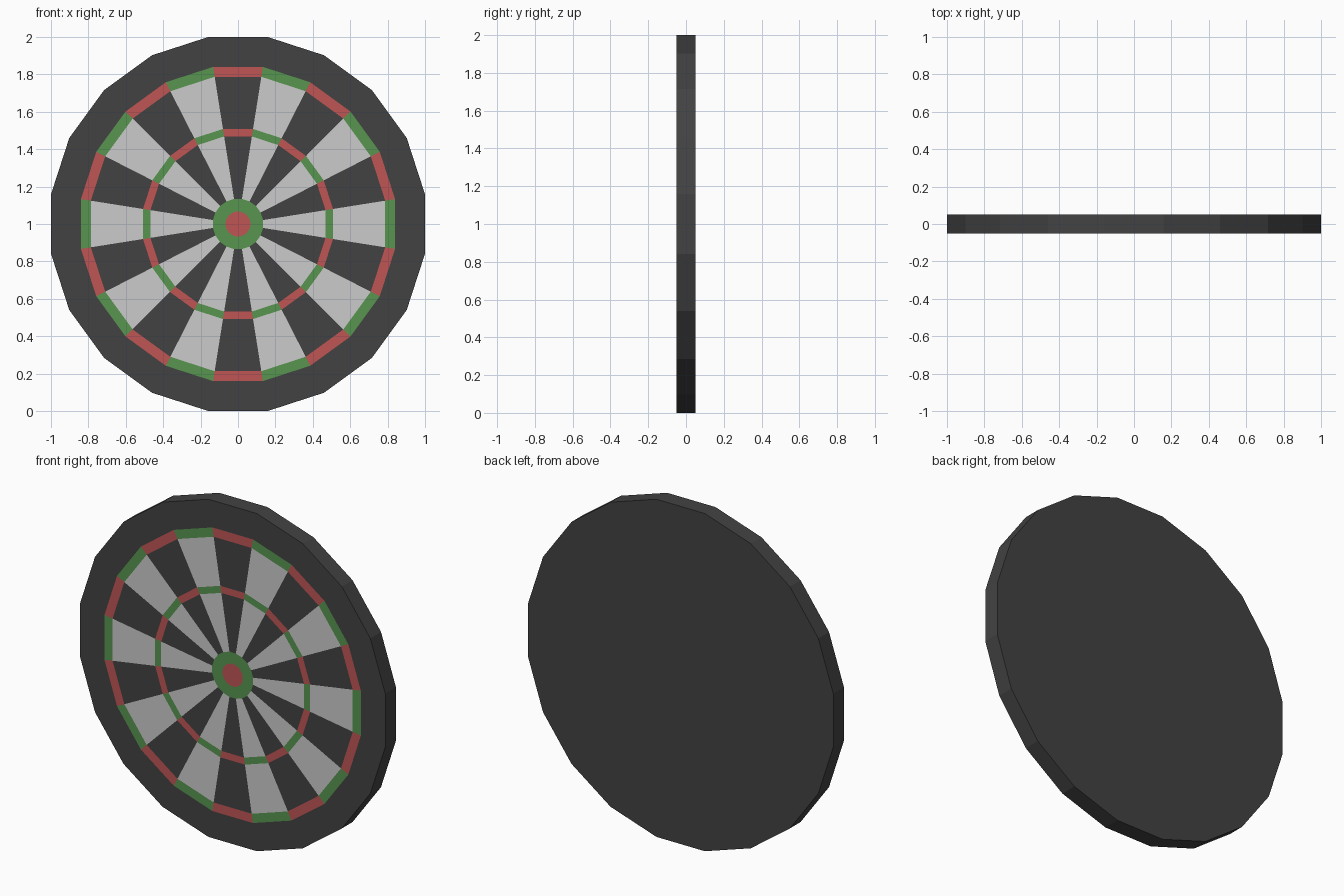
import bpy, bmesh, math

if "Cube" in bpy.data.objects:
    bpy.data.objects.remove(bpy.data.objects["Cube"])

SIDES = 20
HALF_DEPTH = 0.05
# Distances from the centre to the flats, from rim to bullseye
RADII = [1.0, 0.84, 0.787, 0.508, 0.468, 0.134, 0.066]
BLACK, WHITE, RED, GREEN = range(4)
# Colours of (even, odd) sectors for each band between two radii
BANDS = [(BLACK, BLACK), (RED, GREEN), (BLACK, WHITE),
         (RED, GREEN), (BLACK, WHITE), (GREEN, GREEN)]

bm = bmesh.new()


def ring(flat_radius, y):
    """Polygon loop with a flat side at the top; sector 0 is the top one."""
    r = flat_radius / math.cos(math.pi / SIDES)
    loop = []
    for i in range(SIDES):
        a = 2 * math.pi * (i - 0.5) / SIDES
        loop.append(bm.verts.new((r * math.sin(a), y, 1 + r * math.cos(a))))
    return loop


def bridge(outer, inner, colours):
    for i in range(SIDES):
        j = (i + 1) % SIDES
        f = bm.faces.new((outer[i], outer[j], inner[j], inner[i]))
        f.material_index = colours[i % 2]


# Front face: scoring bands and bullseye
rings = [ring(r, -HALF_DEPTH) for r in RADII]
for k, colours in enumerate(BANDS):
    bridge(rings[k], rings[k + 1], colours)
bm.faces.new(rings[-1]).material_index = RED

# Edge and back
back = ring(RADII[0], HALF_DEPTH)
bridge(back, rings[0], (BLACK, BLACK))
bm.faces.new(back).material_index = BLACK
bmesh.ops.recalc_face_normals(bm, faces=bm.faces)

mesh = bpy.data.meshes.new("dartboard")
bm.to_mesh(mesh)
bm.free()

# Colours
for name, rgb in (("black", (0.055, 0.055, 0.055)), ("white", (0.8, 0.8, 0.8)),
                  ("red", (0.52, 0.09, 0.09)), ("green", (0.095, 0.30, 0.08))):
    mat = bpy.data.materials.new(name)
    mat.diffuse_color = (*rgb, 1)
    mat.use_nodes = True
    mat.node_tree.nodes["Principled BSDF"].inputs["Base Color"].default_value = mat.diffuse_color
    mesh.materials.append(mat)

board = bpy.data.objects.new("dartboard", mesh)
bpy.context.collection.objects.link(board)
